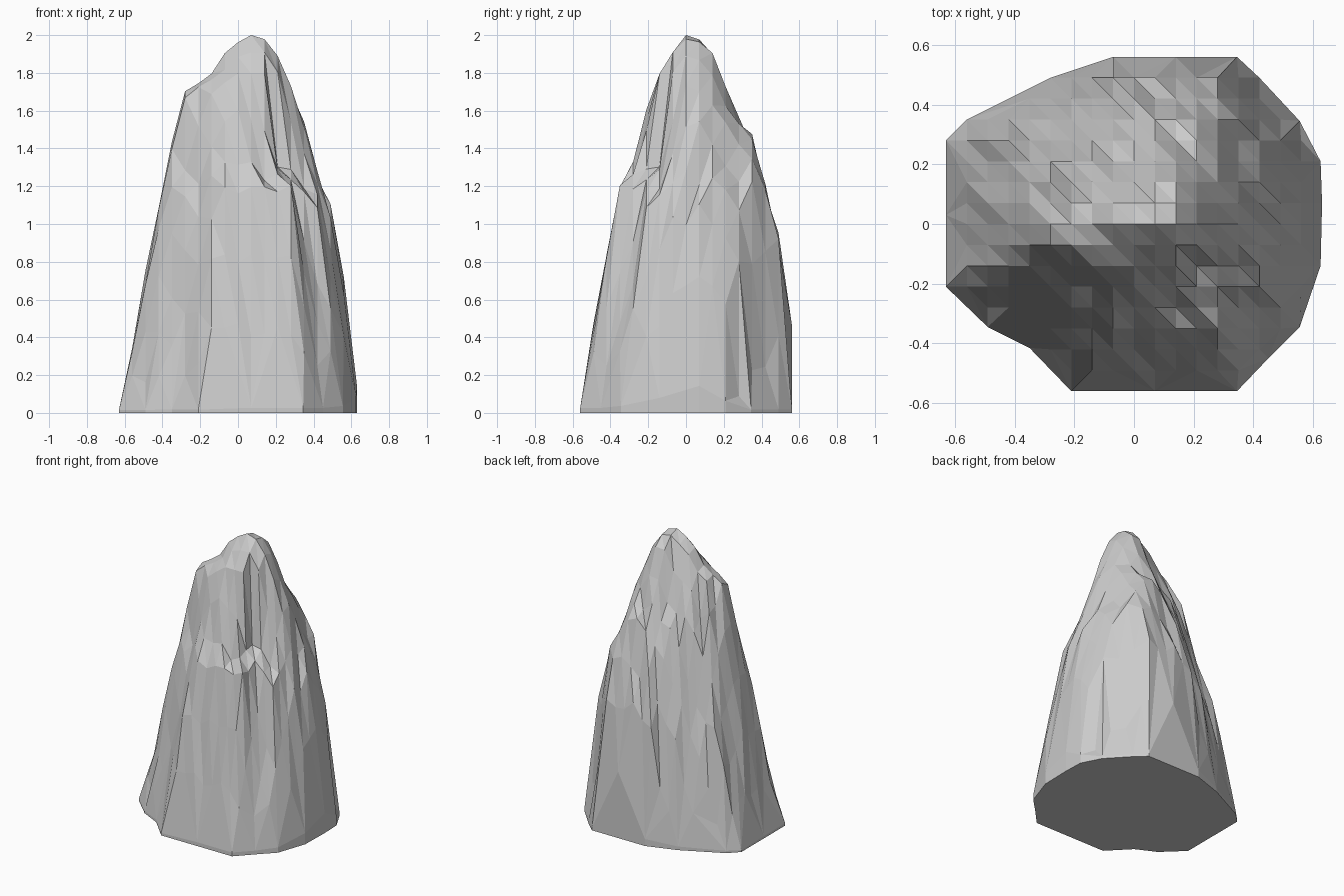
import bpy, bmesh, random
from mathutils import Vector
from mathutils.bvhtree import BVHTree
from mathutils.geometry import delaunay_2d_cdt

if "Cube" in bpy.data.objects:
    bpy.data.objects.remove(bpy.data.objects["Cube"])

random.seed(4)
STEP = 0.07

# Footprint outline: x, y, and how strongly the corner erodes with height
OUTLINE = [(-.21, -.56, 0), (.07, -.56, 0), (.345, -.56, 0), (.45, -.45, .12),
           (.555, -.345, .04), (.625, -.14, 0), (.63, .07, 0), (.625, .21, .06),
           (.555, .345, .03), (.42, .49, 0), (.345, .56, 0), (.14, .56, 0),
           (-.07, .56, .05), (-.28, .49, .12), (-.56, .35, .19), (-.63, .28, .12),
           (-.63, .03, 0), (-.63, -.21, 0), (-.49, -.345, .03), (-.35, -.415, 0)]

# Extents at each height: z, x min, x max, y min, y max
LEVELS = [(0, -.63, .63, -.56, .56), (.2, -.585, .625, -.535, .56),
          (.75, -.48, .55, -.445, .555), (1.05, -.42, .495, -.385, .46),
          (1.19, -.395, .485, -.345, .425), (1.24, -.385, .43, -.31, .41),
          (1.48, -.34, .37, -.235, .345), (1.56, -.315, .345, -.22, .265),
          (1.70, -.285, .295, -.175, .22), (1.78, -.15, .26, -.15, .19),
          (1.90, -.075, .21, -.075, .145), (1.98, .02, .145, -.03, .075)]


def section(z, x0, x1, y0, y1):
    cx, cy = (x0 + x1) / 2, (y0 + y1) / 2
    ring = []
    for x, y, erode in OUTLINE:
        k = 1 - erode * min(z, 1.5)
        if 0.3 < z < 1.6:
            k *= random.uniform(.97, 1.015)
        if x > .3 and y > .3 and .1 < z < .9:        # undercut back right corner
            k *= .93
        if x > .3 and y < -.3 and 1.2 < z < 1.75:    # front right step
            k *= .84
        if -.3 < x < 0 and y > .4 and 1.3 < z < 1.8:  # hollow behind the peak
            k *= .85
        ring.append(Vector((cx + x / 1.26 * (x1 - x0) * k,
                            cy + y / 1.12 * (y1 - y0) * k, z)))
    return ring


# Guide surface lofted through the sections, sampled from above
n = len(OUTLINE)
points = [p for level in LEVELS for p in section(*level)] + [Vector((.07, 0, 2))]
tris = []
for l in range(len(LEVELS) - 1):
    for i in range(n):
        a, b = l * n + i, l * n + (i + 1) % n
        tris += [(a, b, b + n), (a, b + n, a + n)]
last = (len(LEVELS) - 1) * n
tris += [(last + i, last + (i + 1) % n, len(points) - 1) for i in range(n)]
guide = BVHTree.FromPolygons(points, tris)


def height(x, y):
    hit = guide.ray_cast(Vector((x, y, 5)), Vector((0, 0, -1)))[0]
    return hit.z if hit else None


# Regular grid of surface points inside the footprint
rim = [Vector((x, y)) for x, y, _ in OUTLINE]
flat = list(rim)
for i in range(-9, 10):
    for j in range(-8, 9):
        p = Vector((i * STEP, j * STEP))
        z = height(p.x + 1e-5, p.y + 1e-5)
        if z is not None and height(p.x * 1.04, p.y * 1.04) is not None \
                and min((p - r).length for r in rim) > .03:
            flat.append(p)
verts, _, faces, *_ = delaunay_2d_cdt(flat, [], [list(range(n))], 1, 1e-5)

# Rock surface with a rough, faceted finish
bm = bmesh.new()
bvs = []
for v in verts:
    on_rim = min((v - r).length for r in rim) < .005
    s = (.985 if v.y > .55 and 0 < v.x < .3 else .994) if on_rim else 1
    z = height(v.x * s + 1e-5, v.y * s + 1e-5) or 0.01
    if not on_rim and z < 1.65:
        z += random.uniform(-.05, .05)
    if abs(v.x - .07) < .01 and abs(v.y) < .01:
        z = 2
    bvs.append(bm.verts.new((v.x, v.y, max(z, .01))))
for f in faces:
    bm.faces.new([bvs[i] for i in f])

# Foot walls and flat base
border = [e for e in bm.edges if e.is_boundary]
ext = bmesh.ops.extrude_edge_only(bm, edges=border)["geom"]
for v in ext:
    if isinstance(v, bmesh.types.BMVert):
        v.co.z = 0
bmesh.ops.contextual_create(bm, geom=[e for e in ext if isinstance(e, bmesh.types.BMEdge)
                                      and e.is_boundary])
bmesh.ops.recalc_face_normals(bm, faces=bm.faces)

mesh = bpy.data.meshes.new("rock_spire")
bm.to_mesh(mesh)
bm.free()
bpy.context.collection.objects.link(bpy.data.objects.new("rock_spire", mesh))
